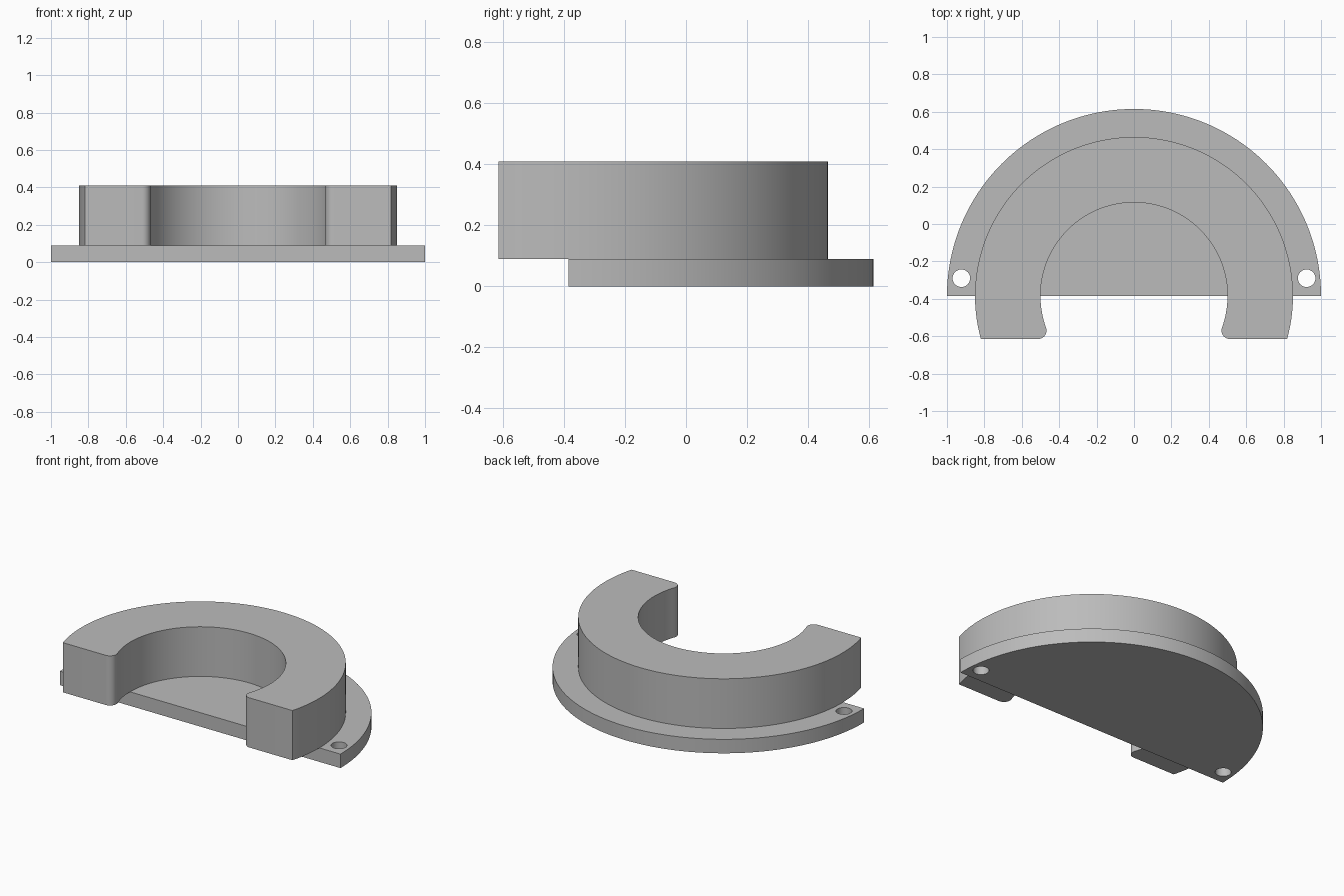
import bpy, bmesh
from math import pi, sin, cos, atan2, sqrt, asin, acos, radians

cube = bpy.data.objects.get("Cube")
if cube:
    bpy.data.objects.remove(cube, do_unlink=True)

CY = -0.385            # shared centre of all the main arcs
FRONT = -0.615         # flat ends of the ring
BASE_TOP, TOP = 0.09, 0.41

grey = bpy.data.materials.new("plain grey")
grey.use_nodes = True
colour = (0.5, 0.5, 0.5, 1)
grey.diffuse_color = colour
grey.node_tree.nodes["Principled BSDF"].inputs["Base Color"].default_value = colour


def arc(cx, cy, r, a0, a1, n):
    """Points along an arc, both ends included."""
    steps = [a0 + (a1 - a0) * i / n for i in range(n + 1)]
    return [(cx + r * cos(a), cy + r * sin(a)) for a in steps]


def prism(name, outline, z0, z1):
    """Extrude a flat outline between two heights."""
    bm = bmesh.new()
    face = bm.faces.new([bm.verts.new((x, y, z0)) for x, y in outline])
    top = bmesh.ops.extrude_face_region(bm, geom=[face])["geom"]
    verts = [v for v in top if isinstance(v, bmesh.types.BMVert)]
    bmesh.ops.translate(bm, verts=verts, vec=(0, 0, z1 - z0))
    bmesh.ops.recalc_face_normals(bm, faces=bm.faces)
    mesh = bpy.data.meshes.new(name)
    bm.to_mesh(mesh)
    bm.free()
    mesh.materials.append(grey)
    obj = bpy.data.objects.new(name, mesh)
    bpy.context.collection.objects.link(obj)
    return obj


def activate(obj):
    bpy.ops.object.select_all(action="DESELECT")
    obj.select_set(True)
    bpy.context.view_layer.objects.active = obj


# Half-round base plate with a screw hole near each end
base = prism("base_plate", arc(0, CY, 1, 0, pi, 96), 0, BASE_TOP)
activate(base)
for side in (-1, 1):
    cutter = prism("hole_cutter", arc(side * 0.923, -0.29, 0.047, 0, 2 * pi, 32)[:-1],
                   -0.1, BASE_TOP + 0.1)
    cutter.hide_render = True
    cut = base.modifiers.new("screw_hole", "BOOLEAN")
    cut.operation, cut.solver, cut.object = "DIFFERENCE", "EXACT", cutter
    bpy.ops.object.modifier_apply(modifier=cut.name)
    bpy.data.objects.remove(cutter, do_unlink=True)

# Open ring: outer arc, flat ends, rounded inner tips, inner arc
R_OUT, R_IN, TIP = 0.85, 0.5, 0.045
a_out = asin((FRONT - CY) / R_OUT)
tip_y = FRONT + TIP
a_tip = asin((tip_y - CY) / (R_IN + TIP))
tip_x = (R_IN + TIP) * cos(a_tip)
tip = arc(tip_x, tip_y, TIP, 1.5 * pi, pi + a_tip, 10)
outline = arc(0, CY, R_OUT, a_out, pi - a_out, 112)
outline += [(-x, y) for x, y in tip]
outline += arc(0, CY, R_IN, pi - a_tip, a_tip, 96)[1:-1]
outline += tip[::-1]
ring = prism("raised_ring", outline, BASE_TOP, TOP)

for obj in (base, ring):
    activate(obj)
    bpy.ops.object.shade_smooth_by_angle(angle=radians(30))
